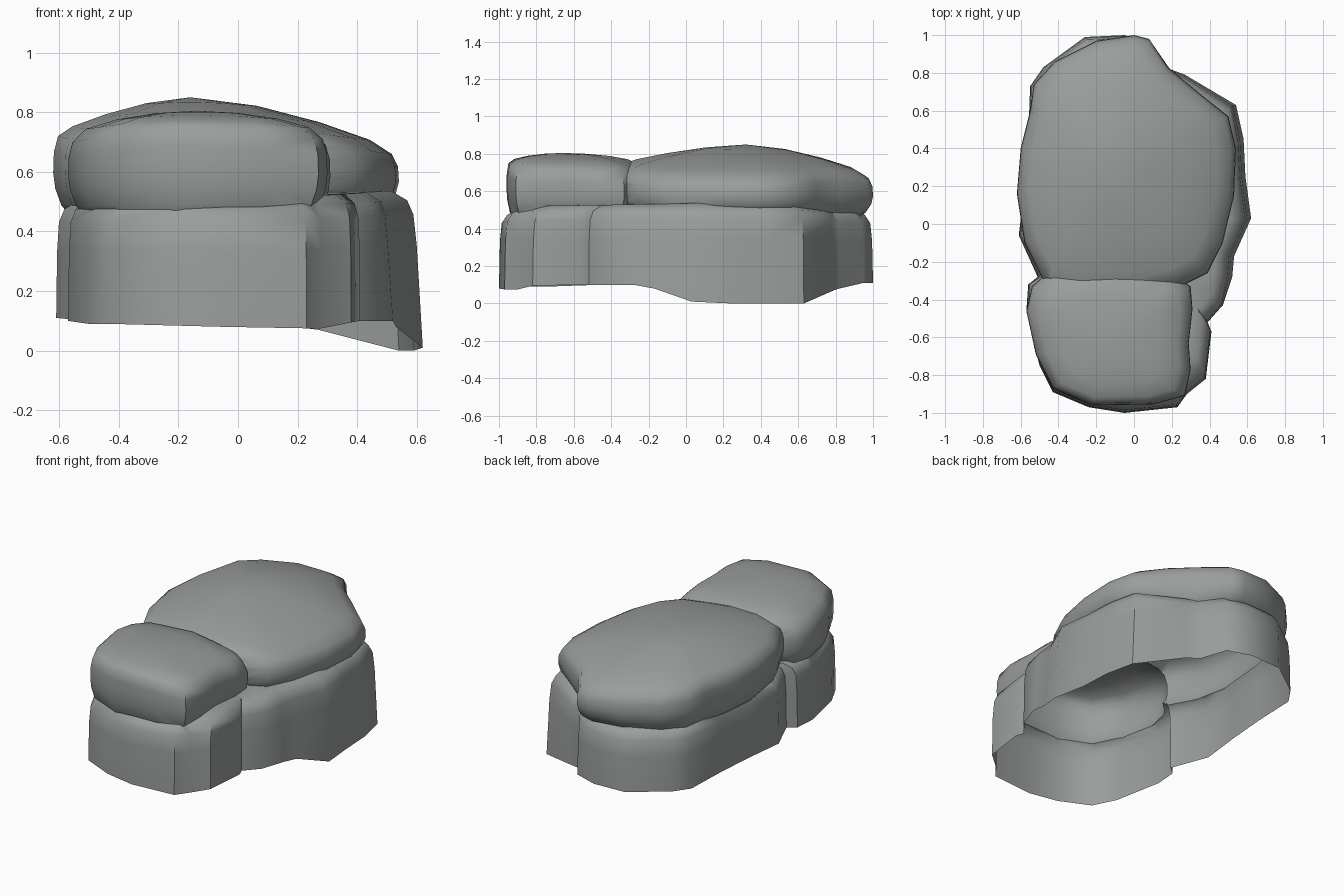
import bpy, bmesh

if "Cube" in bpy.data.objects:
    bpy.data.objects.remove(bpy.data.objects["Cube"])


def loft(name, rings, bottom, top):
    """Closed solid from stacked rings, fanned to a bottom and a top point."""
    bm = bmesh.new()
    loops = [[bm.verts.new(p) for p in ring] for ring in rings]
    lo, hi = bm.verts.new(bottom), bm.verts.new(top)
    n = len(loops[0])
    for i in range(n):
        j = (i + 1) % n
        bm.faces.new((lo, loops[0][j], loops[0][i]))
        bm.faces.new((hi, loops[-1][i], loops[-1][j]))
        for a, b in zip(loops, loops[1:]):
            bm.faces.new((a[i], a[j], b[j], b[i]))
    bmesh.ops.triangulate(bm, faces=[f for f in bm.faces if len(f.verts) > 3])
    bmesh.ops.recalc_face_normals(bm, faces=bm.faces)
    mesh = bpy.data.meshes.new(name)
    bm.to_mesh(mesh)
    bm.free()
    obj = bpy.data.objects.new(name, mesh)
    bpy.context.collection.objects.link(obj)
    return obj


def scaled(p, c, s):
    return c[0] + (p[0] - c[0]) * s, c[1] + (p[1] - c[1]) * s


def slab(name, outline, centre, peak, base, dome):
    """Pillow-shaped rock slab; outline points are x, y and shoulder height."""
    rings = []
    for s, t in ((.9, -.04), (.94, .05), (.985, .28), (1, .5), (.995, .78), (.965, 1)):
        rings.append([(*scaled(p, centre, s), base + (p[2] - base) * t) for p in outline])
    for s, k in zip((.86, .62, .32), dome):
        rings.append([(*scaled(p, centre, s), p[2] + (peak - p[2]) * k) for p in outline])
    return loft(name, rings, (*centre, base - .01), (*centre, peak))


# Upright lower rock wall: x, y and height of the ragged bottom edge
wall = [(-.43, -.89, .09), (-.24, -.97, .085), (-.05, -1, .08), (.23, -.97, .075), (.28, -.9, .075),
        (.38, -.82, .095), (.41, -.57, .1), (.39, -.52, .1), (.47, -.43, .1), (.52, -.28, .1),
        (.53, -.17, .08), (.62, .03, .01), (.59, .25, 0), (.58, .45, 0), (.54, .63, 0),
        (.27, .79, .07), (.19, .82, .08), (.1, .95, .11), (-.05, 1, .11), (-.26, .99, .11),
        (-.48, .83, .11), (-.55, .73, .11), (-.56, .45, .11), (-.58, .2, .11), (-.61, -.06, .11),
        (-.51, -.28, .1), (-.56, -.32, .1), (-.57, -.46, .1), (-.5, -.75, .09)]
levels = []
for s, z in ((1, None), (.995, .33), (.985, .43), (.955, .475), (.87, .505)):
    ring = []
    for x, y, low in wall:
        right = max(0, x / .6)
        h = low if z is None else z + .03 * right * z / .5
        px, py = scaled((x, y), (0, 0), s)
        lean = 0 if z is None else .025 * right * (y > -.3) * z / .5
        ring.append((px - lean, py, h))
    levels.append(ring)
rock = loft("layered_boulder", levels, (0, 0, .09), (0, 0, .53))

# Large rear slab
rear = [(-.48, -.3, .72), (-.58, -.1, .71), (-.62, .16, .72), (-.60, .4, .72), (-.55, .6, .72),
        (-.53, .74, .71), (-.42, .86, .70), (-.2, .97, .69), (0, 1, .67), (.08, .98, .67),
        (.18, .83, .70), (.35, .69, .69), (.5, .57, .66), (.54, .4, .66), (.53, .15, .66),
        (.47, -.1, .67), (.39, -.26, .68), (.25, -.33, .71), (-.1, -.36, .745), (-.3, -.36, .74)]
rear_slab = slab("rear_slab", rear, (-.16, .32), .85, .475, (.25, .56, .85))

# Smaller front slab
front = [(-.45, -.25, .71), (-.54, -.33, .70), (-.57, -.46, .70), (-.52, -.69, .71), (-.43, -.87, .73),
         (-.22, -.96, .75), (.1, -.955, .74), (.27, -.91, .71), (.3, -.77, .71), (.29, -.63, .71),
         (.31, -.45, .69), (.3, -.33, .68), (.22, -.28, .70), (-.1, -.25, .745)]
front_slab = slab("front_slab", front, (-.14, -.66), .805, .475, (.42, .72, .92))

# Merge into one continuous skin
bpy.context.view_layer.objects.active = rock
rock.select_set(True)
for part in (rear_slab, front_slab):
    mod = rock.modifiers.new("merge", "BOOLEAN")
    mod.operation, mod.solver, mod.object = "UNION", "EXACT", part
    bpy.ops.object.modifier_apply(modifier=mod.name)
    bpy.data.objects.remove(part)

# Open the hollow underside
bm = bmesh.new()
bm.from_mesh(rock.data)
under = [f for f in bm.faces if max(v.co.z for v in f.verts) < .125]
bmesh.ops.delete(bm, geom=under, context="FACES")
bm.to_mesh(rock.data)
bm.free()
bpy.ops.object.shade_smooth_by_angle(angle=.75)

# Dark grey stone
stone = bpy.data.materials.new("stone")
stone.diffuse_color = (.32, .34, .33, 1)
stone.use_nodes = True
stone.node_tree.nodes["Principled BSDF"].inputs["Base Color"].default_value = stone.diffuse_color
rock.data.materials.clear()
rock.data.materials.append(stone)
for face in rock.data.polygons:
    face.material_index = 0
